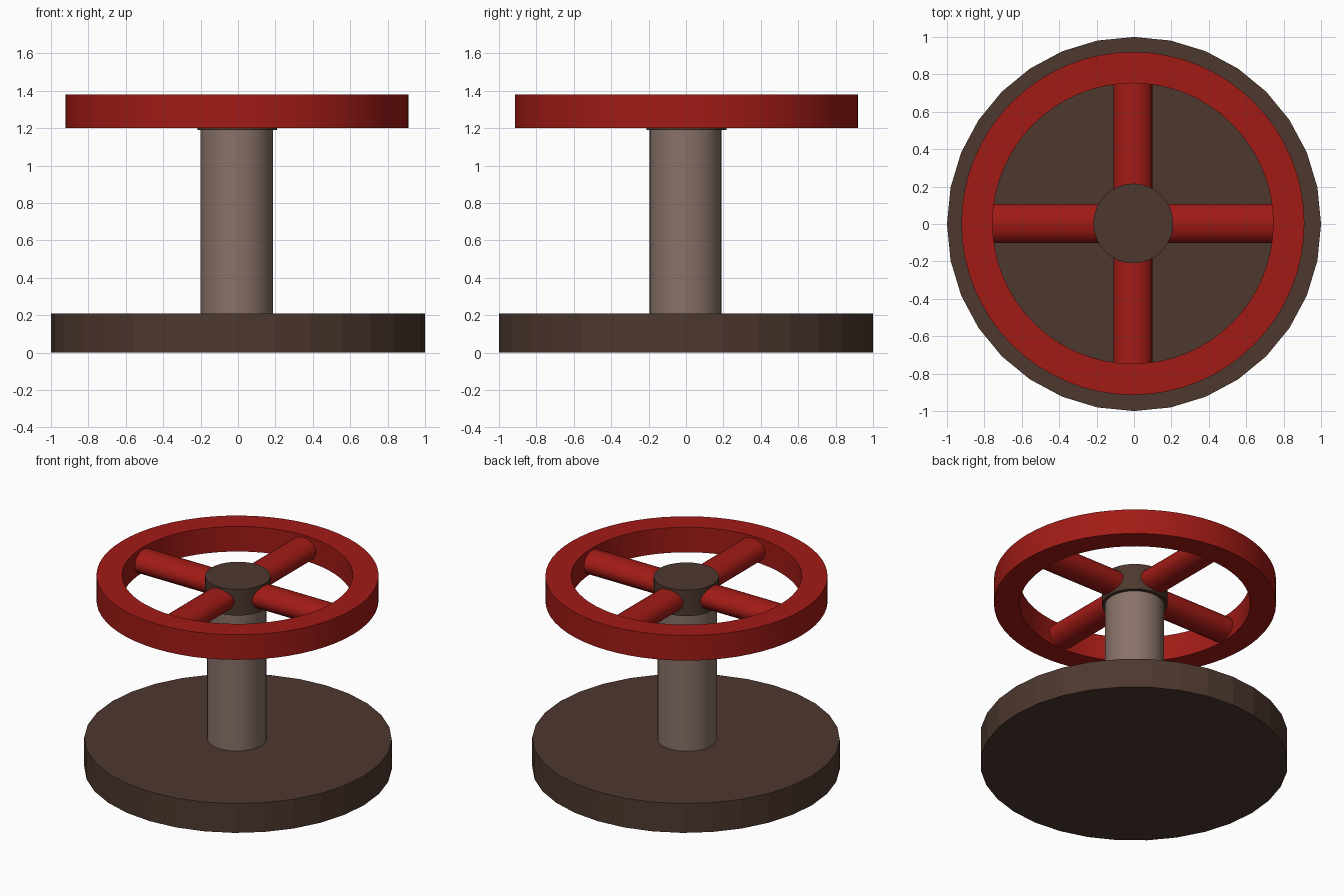
import bpy, bmesh, math

if "Cube" in bpy.data.objects:
    bpy.data.objects.remove(bpy.data.objects["Cube"])

WX, WY = -0.006, 0.003   # wheel centre


def material(name, rgb):
    m = bpy.data.materials.new(name)
    m.diffuse_color = (*rgb, 1)
    m.use_nodes = True
    m.node_tree.nodes["Principled BSDF"].inputs["Base Color"].default_value = m.diffuse_color
    return m


brown = material("dark_brown", (0.075, 0.040, 0.028))
metal = material("post_metal", (0.25, 0.17, 0.14))
red = material("wheel_red", (0.36, 0.011, 0.008))


def finish(obj, name, mat, smooth=True):
    obj.name = name
    obj.data.materials.append(mat)
    if smooth:
        bpy.ops.object.select_all(action='DESELECT')
        obj.select_set(True)
        bpy.context.view_layer.objects.active = obj
        bpy.ops.object.shade_smooth_by_angle(angle=math.radians(30))
    return obj


def disc(name, x, y, r, z0, z1, mat, sides=32, smooth=True):
    bpy.ops.mesh.primitive_cylinder_add(vertices=sides, radius=r, depth=z1 - z0,
                                        location=(x, y, (z0 + z1) / 2))
    return finish(bpy.context.object, name, mat, smooth)


# Base plate, post and hub
disc("base", 0, 0, 1.0, 0, 0.21, brown, smooth=False)
disc("post", -0.007, -0.003, 0.193, 0.20, 1.20, metal)
disc("hub", -0.004, WY, 0.213, 1.19, 1.377, brown)

# Wheel rim: rectangular section swept round a circle
bm = bmesh.new()
section = [(0.75, 1.20), (0.917, 1.20), (0.917, 1.38), (0.75, 1.38)]
N = 64
rings = []
for i in range(N):
    a = 2 * math.pi * i / N
    rings.append([bm.verts.new((r * math.cos(a), r * math.sin(a), z)) for r, z in section])
for i in range(N):
    p, q = rings[i], rings[(i + 1) % N]
    for k in range(4):
        j = (k + 1) % 4
        bm.faces.new((p[k], q[k], q[j], p[j]))
bmesh.ops.recalc_face_normals(bm, faces=bm.faces)
mesh = bpy.data.meshes.new("rim")
bm.to_mesh(mesh)
bm.free()
rim = bpy.data.objects.new("rim", mesh)
bpy.context.collection.objects.link(rim)
rim.location = (WX, WY, 0)
finish(rim, "rim", red)

# Four flattened spokes between hub and rim
for i, side in enumerate(("right", "back", "left", "front")):
    a = i * math.pi / 2
    bpy.ops.mesh.primitive_cylinder_add(
        vertices=32, radius=1, depth=0.66,
        location=(WX + 0.47 * math.cos(a), WY + 0.47 * math.sin(a), 1.284),
        rotation=(0, math.pi / 2, a))
    spoke = bpy.context.object
    spoke.scale = (0.08, 0.104, 1)
    finish(spoke, "spoke_" + side, red)
